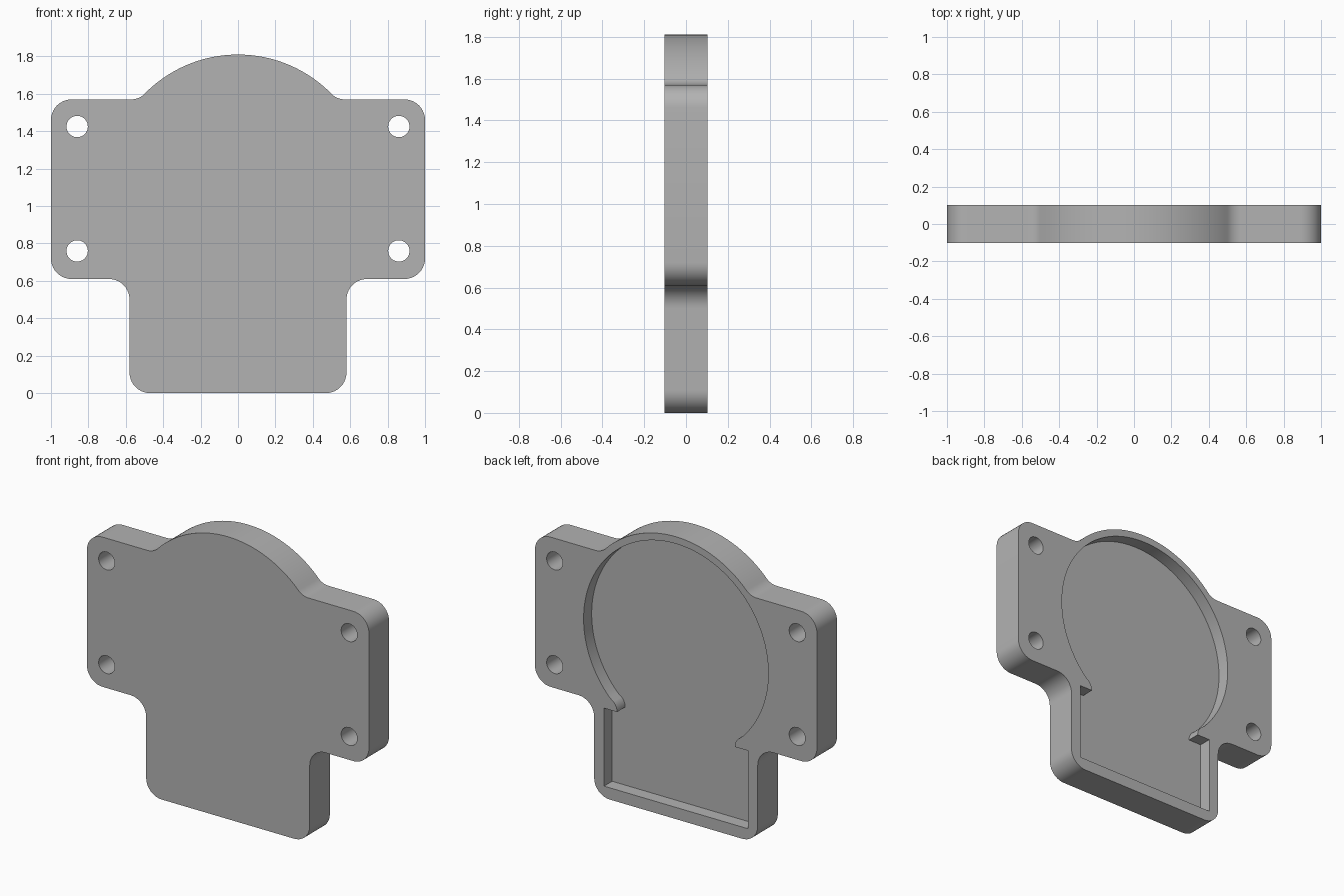
import bpy, bmesh
from math import radians, degrees, atan2, cos, sin, pi

if "Cube" in bpy.data.objects:
    bpy.data.objects.remove(bpy.data.objects["Cube"])

HALF = 0.102           # half thickness of the plate
FLOOR = 0.02           # y of the pocket floor
DISC_Z = 1.11          # centre height of the round part


def arc(cx, cz, r, start, end, steps=10):
    angles = [radians(start + (end - start) * i / steps) for i in range(steps + 1)]
    return [(cx + r * cos(a), cz + r * sin(a)) for a in angles]


def mirrored(half):
    """Close a right-hand half profile with its mirror image."""
    return half + [(-x, z) for x, z in reversed(half) if x > 1e-5]


def prism(name, profile, y0, y1):
    bm = bmesh.new()
    face = bm.faces.new([bm.verts.new((x, y0, z)) for x, z in profile])
    moved = bmesh.ops.extrude_face_region(bm, geom=[face])["geom"]
    verts = [v for v in moved if isinstance(v, bmesh.types.BMVert)]
    bmesh.ops.translate(bm, verts=verts, vec=(0, y1 - y0, 0))
    bmesh.ops.recalc_face_normals(bm, faces=bm.faces)
    mesh = bpy.data.meshes.new(name)
    bm.to_mesh(mesh)
    bm.free()
    obj = bpy.data.objects.new(name, mesh)
    bpy.context.collection.objects.link(obj)
    return obj


def cut(target, cutter):
    cutter.hide_render = True
    mod = target.modifiers.new("cut", 'BOOLEAN')
    mod.operation = 'DIFFERENCE'
    mod.solver = 'EXACT'
    mod.object = cutter
    bpy.context.view_layer.objects.active = target
    bpy.ops.object.modifier_apply(modifier=mod.name)
    bpy.data.objects.remove(cutter)


# Plate outline: foot, ears with rounded corners, domed top
R = 0.11
blend = degrees(atan2(-0.56, -0.571))
outline = (arc(0.47, R, R, -90, 0)
           + arc(0.69, 0.50, R, 180, 90)
           + arc(0.89, 0.72, R, -90, 0)
           + arc(0.89, 1.46, R, 0, 90)
           + arc(0.571, 1.67, 0.1, -90, blend)
           + arc(0, DISC_Z, 0.70, blend + 180, 90, 24)[1:])
plate = prism("cover_plate", mirrored(outline), -HALF, HALF)

# Pocket in the back: round chamber opening into a rectangular slot
tip = degrees(atan2(0.535, -0.4976))
pocket = ([(0.51, 0.075), (0.51, 0.575)]
          + arc(0.4976, 0.575, 0.08, 180, tip)
          + arc(0, DISC_Z, 0.655, tip - 180, 90, 48)[1:])
cut(plate, prism("pocket_cutter", mirrored(pocket), FLOOR, HALF + 0.1))

# Four screw holes
for x in (-0.86, 0.86):
    for z in (0.76, 1.425):
        hole = arc(x, z, 0.057, 0, 360, 40)[:-1]
        cut(plate, prism("hole_cutter", hole, -HALF - 0.1, HALF + 0.1))

# Single grey material
grey = bpy.data.materials.new("plain_grey")
grey.use_nodes = True
colour = (0.45, 0.45, 0.45, 1)
grey.diffuse_color = colour
grey.node_tree.nodes["Principled BSDF"].inputs["Base Color"].default_value = colour
plate.data.materials.clear()
plate.data.materials.append(grey)

# Smooth curved walls, keep the rims sharp
bpy.ops.object.select_all(action='DESELECT')
plate.select_set(True)
bpy.context.view_layer.objects.active = plate
bpy.ops.object.shade_smooth_by_angle(angle=radians(30))
